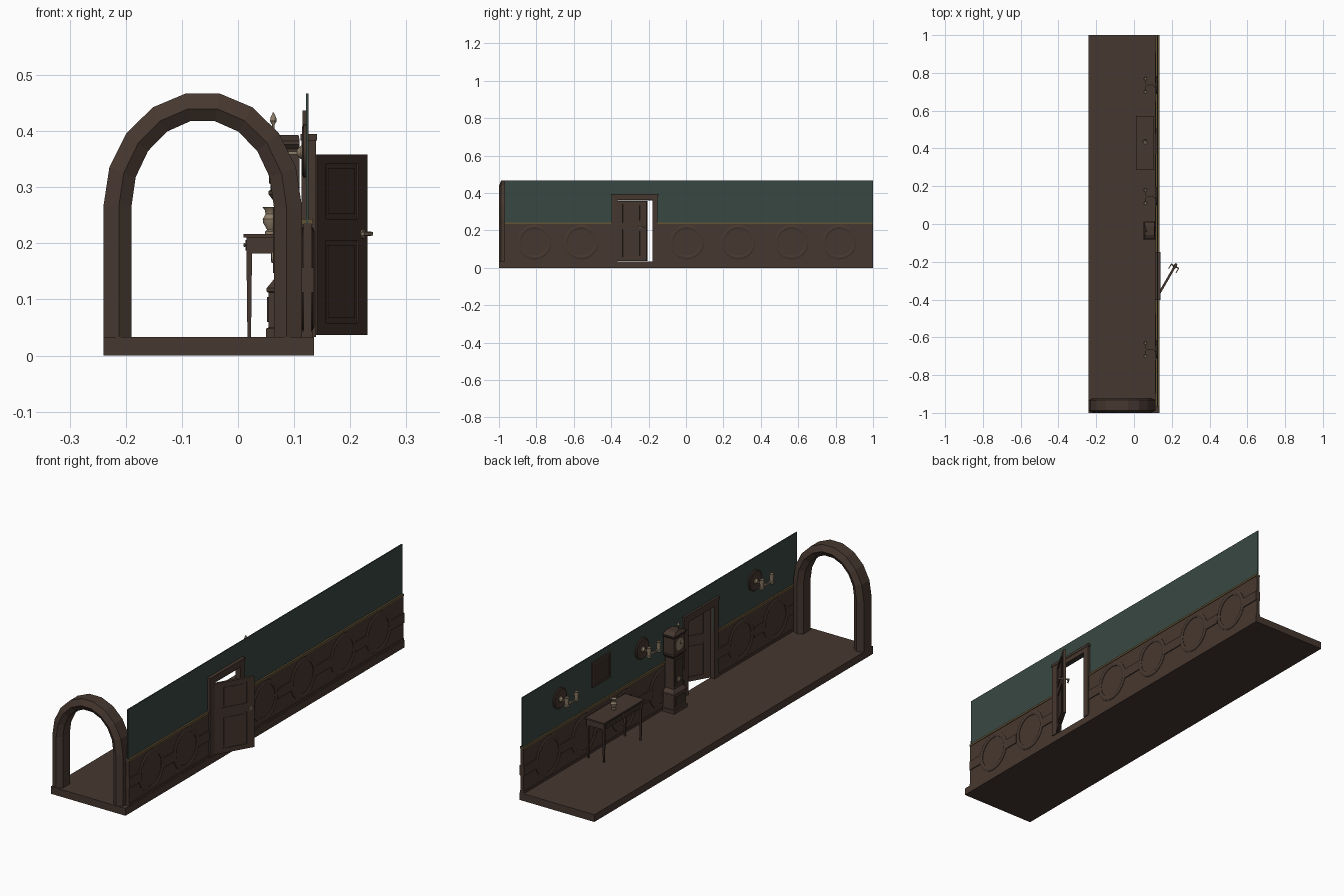
import bpy, bmesh, math
from mathutils import Matrix, Vector


def material(name, col):
    m = bpy.data.materials.new(name)
    m.diffuse_color = (*col, 1)
    return m


WOOD = material("brown wood", (0.062, 0.039, 0.029))
DARK = material("dark wood", (0.045, 0.030, 0.023))
GREEN = material("green wall", (0.040, 0.064, 0.053))
GOLD = material("old gold", (0.13, 0.085, 0.035))
BRASS = material("pale brass", (0.27, 0.21, 0.14))


def finish(name, bm, mat, smooth=False):
    bmesh.ops.recalc_face_normals(bm, faces=bm.faces)
    me = bpy.data.meshes.new(name)
    bm.to_mesh(me)
    bm.free()
    ob = bpy.data.objects.new(name, me)
    bpy.context.collection.objects.link(ob)
    me.materials.append(mat)
    if smooth:
        bpy.ops.object.select_all(action='DESELECT')
        ob.select_set(True)
        bpy.context.view_layer.objects.active = ob
        bpy.ops.object.shade_smooth_by_angle(angle=math.radians(35))
    return ob


def boxes(name, mat, items):
    """Each item is x0, x1, y0, y1, z0, z1."""
    bm = bmesh.new()
    for x0, x1, y0, y1, z0, z1 in items:
        c = Vector(((x0 + x1) / 2, (y0 + y1) / 2, (z0 + z1) / 2))
        s = Matrix.Diagonal((x1 - x0, y1 - y0, z1 - z0, 1))
        bmesh.ops.create_cube(bm, size=1, matrix=Matrix.Translation(c) @ s)
    return finish(name, bm, mat)


def skin(bm, rings, closed=False, caps=True):
    vs = [[bm.verts.new(p) for p in r] for r in rings]
    n = len(vs[0])
    for i in range(len(vs) if closed else len(vs) - 1):
        a, b = vs[i], vs[(i + 1) % len(vs)]
        for j in range(n):
            bm.faces.new((a[j], a[(j + 1) % n], b[(j + 1) % n], b[j]))
    if caps and not closed:
        bm.faces.new(vs[0])
        bm.faces.new(vs[-1])


def lathe(name, mat, prof, loc, axis='Z', n=16, closed=False):
    """Profile of (radius, height) spun round z, or round x."""
    bm = bmesh.new()
    skin(bm, [[(r * math.cos(2 * math.pi * k / n), r * math.sin(2 * math.pi * k / n), h)
               for k in range(n)] for r, h in prof], closed)
    if axis == 'X':
        bm.transform(Matrix.Rotation(math.pi / 2, 4, 'Y'))
    bm.transform(Matrix.Translation(loc))
    return finish(name, bm, mat, True)


def tower(name, mat, rows, y):
    """Stack of rectangles: z, x front, x back, half width."""
    bm = bmesh.new()
    skin(bm, [[(a, y - w, z), (b, y - w, z), (b, y + w, z), (a, y + w, z)]
              for z, a, b, w in rows])
    return finish(name, bm, mat)


# Floor and wall, with the door opening left free
FZ = 0.033
D0, D1, DT = -0.365, -0.18, 0.36
boxes("floor", WOOD, [(-0.24, 0.135, -1, 1, 0, FZ)])
boxes("upper_wall", GREEN, [(0.121, 0.126, -0.97, D0, 0.235, 0.467),
                            (0.121, 0.126, D1, 1, 0.235, 0.467),
                            (0.121, 0.126, D0, D1, DT, 0.467)])
SPANS = [(-0.97, D0 - 0.03), (D1 + 0.025, 1.0)]
boxes("wainscot", WOOD, [(0.117, 0.131, a, b, FZ, 0.236) for a, b in SPANS])
boxes("base_moulding", WOOD, [(0.114, 0.134, a, b, FZ, 0.043) for a, b in SPANS])
boxes("chair_rail", GOLD, [(0.114, 0.134, a, b, 0.234, 0.243) for a, b in SPANS])

# Round mouldings on both faces, joined by a middle band
RINGS = [-0.81, -0.56, 0.005, 0.28, 0.565, 0.82]
for i, y in enumerate(RINGS):
    lathe(f"ring_moulding_{i}", WOOD,
          [(0.072, -0.009), (0.078, -0.012), (0.086, -0.012), (0.092, -0.009),
           (0.092, 0.009), (0.086, 0.012), (0.078, 0.012), (0.072, 0.009)],
          (0.124, y, 0.137), 'X', 28, closed=True)
bands = []
for a, b in SPANS:
    edges = [a]
    for y in RINGS:
        if a < y < b:
            edges += [y - 0.088, y + 0.088]
    edges.append(b)
    bands += [(0.113, 0.135, edges[k], edges[k + 1], 0.112, 0.157)
              for k in range(0, len(edges), 2)]
boxes("middle_band", WOOD, bands)

# Entrance arch: ridged section swept over legs and a nine sided half ellipse
SECTION = [(0, -0.985), (0.45, -1.0), (1, -0.988), (1, -0.932), (0.45, -0.92), (0, -0.935)]


def arch_ring(ca, sa, z):
    return [(-0.063 + (0.127 + 0.05 * t) * ca, y, z + (0.155 + 0.05 * t) * sa)
            for t, y in SECTION]


path = [arch_ring(1, 0, FZ)]
path += [arch_ring(math.cos(math.radians(20 * k)), math.sin(math.radians(20 * k)), 0.265)
         for k in range(10)]
path += [arch_ring(-1, 0, FZ)]
bm = bmesh.new()
skin(bm, path)
finish("entrance_arch", bm, WOOD)

# Door frame
boxes("door_frame", WOOD, [
    (0.113, 0.139, D0 - 0.033, D0, FZ, 0.385), (0.113, 0.139, D1, D1 + 0.028, FZ, 0.385),
    (0.113, 0.139, D0, D1, DT + 0.002, 0.385),
    (0.111, 0.141, D0 - 0.037, D1 + 0.032, 0.383, 0.395)])

# Door swung outwards, built flat and then turned at the hinge
W, T = 0.18, 0.012
stiles = [(0, T, 0, 0.033, 0.037, 0.358), (0, T, W - 0.033, W, 0.037, 0.358)]
stiles += [(0, T, 0.033, W - 0.033, a, b)
           for a, b in [(0.037, 0.058), (0.205, 0.243), (0.342, 0.358)]]
door = [boxes("door_frame_rails", WOOD, stiles),
        boxes("door_core", WOOD, [(0.003, T - 0.003, 0.03, W - 0.03, 0.05, 0.35)]),
        boxes("door_panels", WOOD, [(0.001, T - 0.001, 0.042, W - 0.042, 0.067, 0.196),
                                    (0.001, T - 0.001, 0.042, W - 0.042, 0.252, 0.333)]),
        lathe("door_handle_spindle", BRASS,
              [(0.004, -0.018), (0.004, -0.003), (0.008, -0.003), (0.008, T + 0.003),
               (0.004, T + 0.003), (0.004, T + 0.018)], (0, 0.163, 0.217), 'X', 10),
        boxes("door_handle_levers", BRASS, [(-0.019, -0.014, 0.135, 0.167, 0.214, 0.220),
                                            (T + 0.014, T + 0.019, 0.135, 0.167, 0.214, 0.220)])]
for ob in door:
    ob.matrix_world = Matrix.Translation((0.13, D0 + 0.003, 0)) @ Matrix.Rotation(math.radians(-30), 4, 'Z')

# Side table with drawers and four tapered legs
boxes("table_top", WOOD, [(0.01, 0.107, 0.285, 0.572, 0.21, 0.217)])
boxes("table_apron", WOOD, [(0.015, 0.103, 0.292, 0.565, 0.182, 0.21)])
boxes("table_drawers", DARK, [(0.0135, 0.016, 0.302, 0.424, 0.187, 0.206),
                              (0.0135, 0.016, 0.433, 0.555, 0.187, 0.206)])
for x in (0.02, 0.098):
    for y in (0.297, 0.56):
        bm = bmesh.new()
        skin(bm, [[(x + sx * h, y + sy * h, z) for sx, sy in ((-1, -1), (1, -1), (1, 1), (-1, 1))]
                  for h, z in ((0.0032, FZ), (0.005, 0.184))])
        finish("table_leg", bm, WOOD)
for y in (0.363, 0.494):
    lathe("drawer_knob", BRASS, [(0.002, 0), (0.0035, -0.002), (0.002, -0.004)],
          (0.0135, y, 0.197), 'X', 8)

# Vase
lathe("vase", BRASS, [(0.010, 0.217), (0.010, 0.221), (0.006, 0.224), (0.013, 0.236), (0.014, 0.243),
                      (0.009, 0.252), (0.010, 0.259), (0.015, 0.265), (0.012, 0.265), (0.006, 0.252)],
      (0.058, 0.435, 0))

# Long case clock
CY = -0.035
tower("clock_case", WOOD, [
    (FZ, 0.050, 0.11, 0.047), (0.048, 0.050, 0.11, 0.047), (0.050, 0.054, 0.11, 0.043),
    (0.112, 0.054, 0.11, 0.043), (0.114, 0.051, 0.11, 0.046), (0.120, 0.051, 0.11, 0.046),
    (0.136, 0.064, 0.108, 0.031), (0.275, 0.064, 0.108, 0.031), (0.288, 0.054, 0.11, 0.042),
    (0.293, 0.054, 0.11, 0.042), (0.295, 0.058, 0.11, 0.038), (0.368, 0.058, 0.11, 0.038),
    (0.376, 0.052, 0.11, 0.045), (0.382, 0.052, 0.11, 0.045), (0.393, 0.060, 0.108, 0.024)], CY)
boxes("clock_trunk_door", DARK, [(0.062, 0.065, CY - 0.022, CY + 0.022, 0.147, 0.265)])
boxes("clock_base_panel", DARK, [(0.052, 0.055, CY - 0.032, CY + 0.032, 0.06, 0.104)])
lathe("clock_dial", BRASS, [(0.027, 0.001), (0.027, -0.002), (0.023, -0.003)], (0.058, CY, 0.333), 'X', 20)
boxes("clock_hands", DARK, [(0.0535, 0.0545, CY - 0.001, CY + 0.001, 0.333, 0.350),
                            (0.0535, 0.0545, CY - 0.012, CY, 0.332, 0.334)])
lathe("clock_pendulum", BRASS, [(0.010, 0.001), (0.010, -0.002), (0.006, -0.003)], (0.062, CY, 0.175), 'X', 14)
lathe("clock_finial", BRASS, [(0.004, 0.391), (0.002, 0.397), (0.002, 0.411), (0.006, 0.418),
                              (0.005, 0.424), (0.001, 0.433)], (0.063, CY, 0), n=10)

# Wall lamps: round back plate, two arms and two cups
for y in (0.735, 0.145, -0.665):
    lathe("lamp_plate", WOOD, [(0.048, 0.005), (0.048, -0.001), (0.042, -0.004), (0.036, -0.002)],
          (0.118, y, 0.365), 'X', 20)
    lathe("lamp_boss", BRASS, [(0.012, 0), (0.012, -0.005), (0.005, -0.012)], (0.117, y, 0.362), 'X', 12)
    boxes("lamp_arms", BRASS, [(0.064, 0.115, y - 0.003, y + 0.003, 0.358, 0.364),
                               (0.058, 0.064, y - 0.037, y + 0.037, 0.358, 0.364)])
    for s in (-1, 1):
        lathe("lamp_cup", BRASS, [(0.004, 0.350), (0.011, 0.356), (0.011, 0.362), (0.008, 0.364),
                                  (0.011, 0.398), (0.009, 0.398), (0.006, 0.368)],
              (0.060, y + s * 0.035, 0), n=12)

# Framed picture
PY, PZ, HW, HH = 0.44, 0.38, 0.066, 0.057
boxes("picture_frame", WOOD, [
    (0.115, 0.121, PY - HW, PY + HW, PZ + s * HH - 0.009 * (s > 0), PZ + s * HH + 0.009 * (s < 0))
    for s in (-1, 1)] + [
    (0.115, 0.121, PY + s * HW - 0.009 * (s > 0), PY + s * HW + 0.009 * (s < 0), PZ - HH, PZ + HH)
    for s in (-1, 1)])
boxes("picture_canvas", DARK, [(0.118, 0.121, PY - HW + 0.006, PY + HW - 0.006, PZ - HH + 0.006, PZ + HH - 0.006)])
